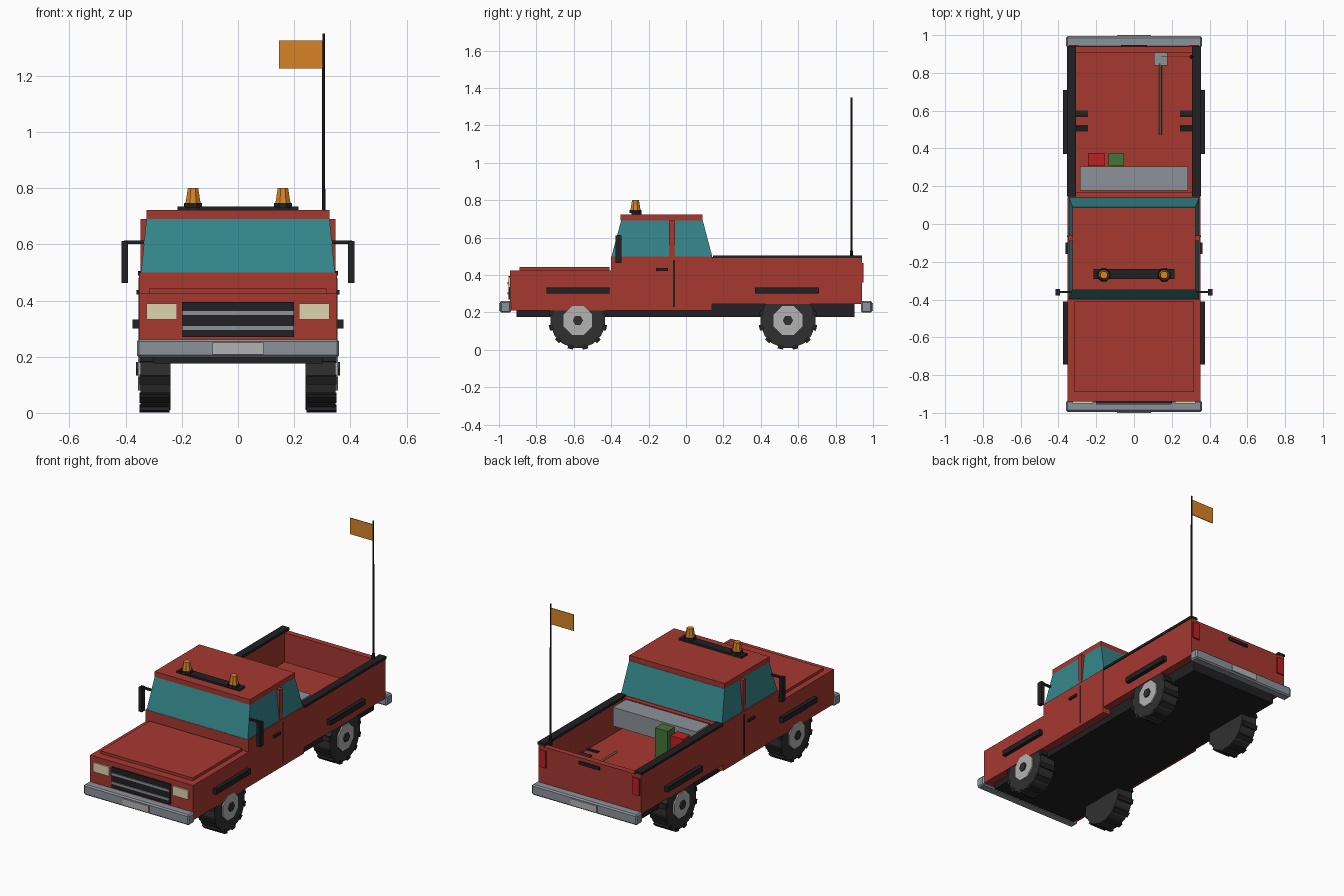
import bpy, bmesh, math
from mathutils import Matrix, Vector

if "Cube" in bpy.data.objects:
    bpy.data.objects.remove(bpy.data.objects["Cube"])


def material(name, r, g, b):
    m = bpy.data.materials.new(name)
    m.diffuse_color = (r, g, b, 1)
    m.use_nodes = True
    m.node_tree.nodes["Principled BSDF"].inputs["Base Color"].default_value = m.diffuse_color
    return m


RED = material("body_red", 0.38, 0.04, 0.03)
BLACK = material("black_trim", 0.015, 0.015, 0.017)
TYRE = material("tyre_rubber", 0.03, 0.03, 0.03)
GLASS = material("teal_glass", 0.035, 0.24, 0.26)
STEEL = material("bumper_steel", 0.26, 0.29, 0.32)
SILVER = material("silver", 0.45, 0.45, 0.45)
CREAM = material("lamp_cream", 0.72, 0.66, 0.42)
ORANGE = material("orange", 0.68, 0.23, 0.02)
LAMP = material("tail_red", 0.5, 0.015, 0.015)
GREEN = material("can_green", 0.06, 0.18, 0.04)
WOOD = material("wood", 0.4, 0.26, 0.12)


def finish(name, bm, mat):
    bmesh.ops.recalc_face_normals(bm, faces=bm.faces)
    me = bpy.data.meshes.new(name)
    bm.to_mesh(me)
    bm.free()
    me.materials.append(mat)
    ob = bpy.data.objects.new(name, me)
    bpy.context.collection.objects.link(ob)
    return ob


def add_box(bm, x, y, z, matrix=Matrix()):
    size = Matrix.Diagonal((x[1] - x[0], y[1] - y[0], z[1] - z[0], 1))
    mid = Matrix.Translation(((x[0] + x[1]) / 2, (y[0] + y[1]) / 2, (z[0] + z[1]) / 2))
    bmesh.ops.create_cube(bm, size=1, matrix=matrix @ mid @ size)


def box(name, x, y, z, mat, bevel=0):
    bm = bmesh.new()
    add_box(bm, x, y, z)
    if bevel:
        bmesh.ops.bevel(bm, geom=bm.edges[:], offset=bevel, segments=1, affect='EDGES')
    return finish(name, bm, mat)


def pair(name, x, y, z, mat):
    box(name + "_right", x, y, z, mat)
    box(name + "_left", (-x[1], -x[0]), y, z, mat)


def cone(name, a, b, r1, r2, sides, mat):
    # capped cylinder or cone between two points
    a, b = Vector(a), Vector(b)
    d = b - a
    turn = d.to_track_quat('Z', 'Y').to_matrix().to_4x4()
    spin = Matrix.Rotation(math.pi / sides, 4, 'Z')
    bm = bmesh.new()
    bmesh.ops.create_cone(bm, cap_ends=True, segments=sides, radius1=r1, radius2=r2,
                          depth=d.length, matrix=Matrix.Translation((a + b) / 2) @ turn @ spin)
    return finish(name, bm, mat)


# Hood and lower cab from one side profile
bm = bmesh.new()
profile = [(-.94, .21), (.14, .21), (.14, .5), (-.4, .5), (-.4, .425), (-.94, .425)]
face = bm.faces.new([bm.verts.new((-.352, y, z)) for y, z in profile])
new = bmesh.ops.extrude_face_region(bm, geom=[face])["geom"]
bmesh.ops.translate(bm, vec=(.704, 0, 0), verts=[v for v in new if isinstance(v, bmesh.types.BMVert)])
finish("front_body", bm, RED)
box("hood_panel", (-.315, .315), (-.89, -.41), (.42, .442), RED)
box("chassis", (-.3, .3), (-.905, .9), (.175, .245), BLACK)

# Tapered glasshouse, pillars and roof
bm = bmesh.new()
rings = [[bm.verts.new((x, y, z)) for x, y in ((-w, f), (w, f), (w, r), (-w, r))]
         for w, f, r, z in ((.345, -.398, .14, .5), (.326, -.347, .09, .69))]
bm.faces.new(rings[0])
bm.faces.new(rings[1])
for i in range(4):
    j = (i + 1) % 4
    bm.faces.new((rings[0][i], rings[0][j], rings[1][j], rings[1][i]))
finish("cab_glass", bm, GLASS)
box("roof", (-.326, .326), (-.349, .088), (.69, .722), RED)
pair("door_pillar", (.32, .347), (-.09, -.06), (.5, .69), RED)

# Open cargo bed
box("bed_floor", (-.32, .32), (.14, .92), (.245, .305), RED)
box("bed_front_wall", (-.32, .32), (.14, .17), (.3, .495), RED)
pair("bed_side", (.315, .35), (.14, .94), (.245, .492), RED)
pair("bed_rail", (.308, .356), (.145, .942), (.49, .505), BLACK)
box("tailgate", (-.316, .316), (.905, .94), (.245, .485), RED)
box("tailgate_handle", (-.07, .07), (.935, .948), (.445, .465), BLACK)
pair("tail_light", (.295, .343), (.93, .948), (.36, .465), LAMP)

# Bumpers and blank plates
for end, s in (("front", -1), ("rear", 1)):
    box(end + "_bumper", (-.36, .36), sorted((s * .935, s * .994)), (.198, .262), STEEL, .008)
    box(end + "_plate", (-.09, .09), sorted((s * .98, s * 1.0)), (.208, .25), SILVER)

# Grille and headlights
box("grille", (-.2, .2), (-.95, -.93), (.27, .395), BLACK)
for i, z in enumerate((.302, .356)):
    box(f"grille_bar_{i}", (-.198, .198), (-.955, -.94), (z - .007, z + .007), STEEL)
pair("headlight", (.217, .325), (-.95, -.93), (.333, .39), CREAM)

# Side trim, door details and mirrors
pair("front_side_trim", (.345, .375), (-.745, -.41), (.3, .333), BLACK)
pair("rear_side_trim", (.345, .375), (.37, .71), (.3, .333), BLACK)
pair("door_handle", (.345, .362), (-.16, -.097), (.421, .437), BLACK)
pair("door_gap", (.345, .354), (-.07, -.06), (.23, .48), BLACK)
pair("mirror_arm", (.32, .405), (-.366, -.354), (.602, .614), BLACK)
pair("mirror", (.392, .415), (-.378, -.345), (.463, .612), BLACK)

# Roof light bar with two beacons
box("light_bar", (-.215, .215), (-.292, -.237), (.72, .734), BLACK)
for side, x in (("left", -.16), ("right", .16)):
    cone("beacon_base_" + side, (x, -.27, .73), (x, -.27, .748), .036, .034, 8, BLACK)
    cone("beacon_" + side, (x, -.27, .747), (x, -.27, .8), .029, .02, 8, ORANGE)

# Wheels with tread blocks
for end, y in (("front", -.578), ("rear", .545)):
    for side, s in (("left", -1), ("right", 1)):
        tag = f"_{end}_{side}"
        c = .157
        cone("tyre" + tag, (s * .24, y, c), (s * .348, y, c), .149, .149, 16, TYRE)
        cone("hub" + tag, (s * .3, y, c), (s * .356, y, c), .083, .083, 8, SILVER)
        cone("hub_nut" + tag, (s * .34, y, c), (s * .364, y, c), .028, .028, 6, TYRE)
        bm = bmesh.new()
        for k in range(12):
            m = Matrix.Translation((0, y, c)) @ Matrix.Rotation(math.radians(15 + 30 * k), 4, 'X')
            add_box(bm, sorted((s * .243, s * .35)), (-.015, .015), (.135, .158), m)
        finish("tread" + tag, bm, BLACK)

# Cargo: toolbox, cans and shovel
box("toolbox", (-.286, .286), (.178, .305), (.38, .495), STEEL)
box("green_can", (-.135, -.052), (.306, .375), (.305, .485), GREEN)
box("red_can", (-.243, -.157), (.306, .375), (.305, .465), LAMP)
cone("shovel_handle", (.14, .475, .325), (.14, .85, .325), .007, .007, 6, WOOD)
box("shovel_blade", (.105, .178), (.84, .904), (.315, .33), STEEL)

# Whip aerial with flag
cone("aerial_base", (.305, .885, .48), (.305, .885, .53), .011, .009, 8, BLACK)
cone("aerial", (.305, .885, .48), (.305, .885, 1.35), .006, .005, 6, BLACK)
box("flag", (.146, .303), (.883, .888), (1.226, 1.326), ORANGE)
bed_corner = bpy.data.objects["flag"]
